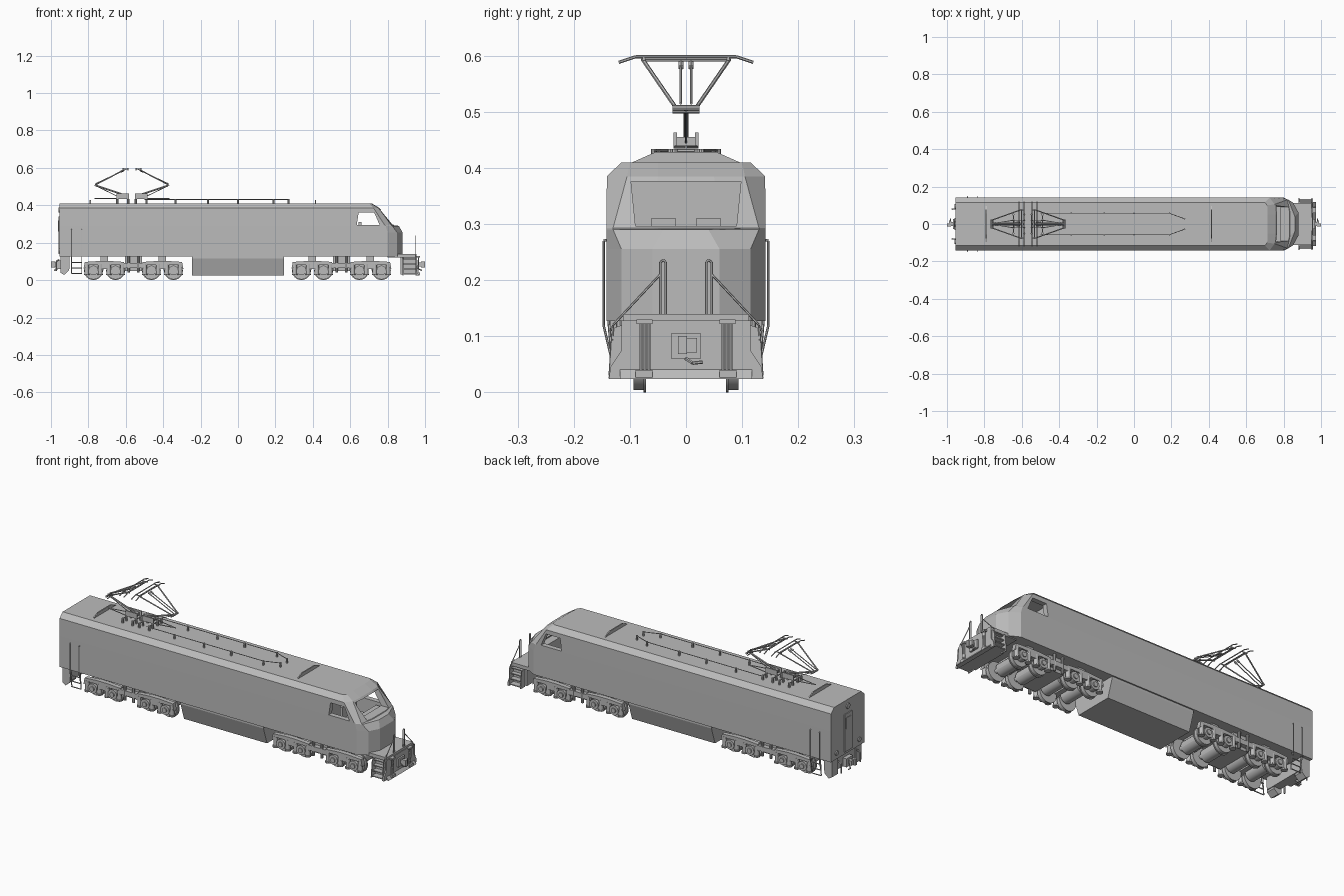
import bpy, bmesh, math
from mathutils import Vector, Matrix

grey = bpy.data.materials.new("light grey paint")
grey.diffuse_color = (0.5, 0.5, 0.5, 1)
parts = {}


def part(name):
    return parts.setdefault(name, bmesh.new())


def loft(name, rings):
    bm = part(name)
    vs = [[bm.verts.new(p) for p in r] for r in rings]
    n = len(vs[0])
    for a, b in zip(vs, vs[1:]):
        for i in range(n):
            j = (i + 1) % n
            bm.faces.new((a[i], a[j], b[j], b[i]))
    bm.faces.new(vs[0][::-1])
    bm.faces.new(vs[-1])


def prism(name, pts, axis, a, b):
    # profile in the plane across the axis, pushed from a to b
    put = {"x": lambda u, v, w: (w, u, v), "y": lambda u, v, w: (u, w, v),
           "z": lambda u, v, w: (u, v, w)}[axis]
    loft(name, [[put(u, v, w) for u, v in pts] for w in (a, b)])


def box(name, x0, x1, y0, y1, z0, z1):
    prism(name, [(x0, y0), (x1, y0), (x1, y1), (x0, y1)], "z", z0, z1)


def rod(name, pts, r, n=6):
    for a, b in zip(pts, pts[1:]):
        a, b = Vector(a), Vector(b)
        m = Matrix.Translation((a + b) / 2) @ (b - a).to_track_quat("Z", "Y").to_matrix().to_4x4()
        bmesh.ops.create_cone(part(name), cap_ends=True, segments=n, radius1=r, radius2=r,
                              depth=(b - a).length, matrix=m)


def ring(z, ys, xs, xm, ym, xf, yf):
    half = [(-0.955, ys), (xs, ys), (xm, ym), (xf, yf)]
    return [(x, -y, z) for x, y in half] + [(x, y, z) for x, y in half[::-1]]


# body shell with faceted nose, sloping windscreen and chamfered roof
loft("body", [ring(0.127, .142, .80, .85, .115, .88, .06),
              ring(0.255, .142, .80, .85, .115, .88, .06),
              ring(0.29, .142, .79, .825, .13, .86, .04),
              ring(0.293, .142, .785, .82, .13, .835, .06),
              ring(0.385, .141, .725, .752, .105, .757, .05),
              ring(0.41, .115, .70, .712, .10, .715, .05)])
# cutters for the cab room, side windows and windscreen
prism("cut_room", [(.60, .20), (.79, .20), (.79, .285), (.725, .375), (.60, .39)], "y", -.115, .115)
prism("cut_side", [(.635, .295), (.757, .295), (.728, .362), (.645, .362)], "y", -.2, .2)
prism("cut_screen", [(-.09, .296), (.09, .296), (.098, .376), (-.098, .376)], "x", .70, .95)

# cab furniture
box("cab_desk", .745, .788, -.10, .10, .20, .285)
for s in (-1, 1):
    y0, y1 = sorted((s * .018, s * .062))
    box("cab_seat", .66, .71, y0, y1, .20, .25)
    box("cab_seat", .645, .66, y0, y1, .20, .31)

# roof walk plates and roof cables on posts
for x in (-.79, .415):
    prism("roof_plate", [(-.10, .408), (.10, .408), (.055, .428), (-.055, .428)], "x", x - .003, x + .003)
for s in (-1, 1):
    rod("roof_cable", [(-.50, s * .057, .431), (.19, s * .057, .431), (.27, s * .028, .431)], .0022)
    for x, y in ((-.335, .057), (-.16, .057), (0, .057), (.19, .057), (.27, .028)):
        rod("cable_post", [(x, s * y, .405), (x, s * y, .434)], .005, 8)

# two half pantographs, mirrored about x = -0.567
C = -.567
for d in (-1, 1):
    X = lambda o: C + d * o
    a, b = sorted((X(.015), X(.083)))
    box("pantograph_base", a, b, -.022, -.016, .435, .463)
    box("pantograph_base", a, b, .016, .022, .435, .463)
    box("pantograph_base", a + .012, b - .012, -.016, .016, .437, .455)
    for o in (.02, .078):
        rod("pantograph_base", [(X(o), -.055, .431), (X(o), .055, .431)], .003)
        for y in (-.05, -.02, .02, .05):
            rod("roof_insulator", [(X(o), y, .405), (X(o), y, .434)], .006, 8)
    knee = X(.195)
    rod("pantograph_lower_arm", [(X(.02), 0, .448), (knee, 0, .507)], .0045, 8)
    rod("pantograph_lower_arm", [(X(.06), 0, .44), (knee - d * .012, 0, .499)], .002)
    rod("pantograph_knee", [(knee, -.024, .507), (knee, .024, .507)], .005, 8)
    rod("pantograph_knee", [(knee - d * .008, -.024, .50), (knee - d * .008, .024, .50)], .003)
    for s in (-1, 1):
        rod("pantograph_upper_arm", [(knee, s * .02, .51), (X(.035), s * .077, .593)], .0035)
        rod("pantograph_upper_arm", [(knee, s * .009, .515), (X(.05), s * .009, .583)], .0025)
        rod("pantograph_upper_arm", [(X(.06), s * .009, .579), (X(.045), s * .009, .587)], .005)
        rod("pantograph_head", [(X(.02), s * .075, .594), (X(.05), s * .075, .594)], .003)
        for o in (.022, .048):
            rod("pantograph_head", [(X(o), 0, .598), (X(o), s * .09, .598), (X(o), s * .12, .588)], .0028)
    rod("pantograph_head", [(X(.035), -.077, .592), (X(.035), .077, .592)], .0025)
    # long thin bar lying on the roof under the arms
    rod("pantograph_base", [(X(.08), -.02, .437), (X(.20), 0, .437), (X(.08), .02, .437)], .0025)

# equipment tank between the bogies
prism("under_tank", [(-.135, .128), (-.135, .115), (-.105, .025), (.105, .025), (.135, .115), (.135, .128)],
      "x", -.245, .245)

# bogies: four axles each
for c in (-.559, .553):
    for o in (-.214, -.096, .096, .214):
        x = c + o
        rod("axle", [(x, -.115, .05), (x, .115, .05)], .012, 12)
        rod("traction_motor", [(x - .02 * math.copysign(1, o), -.06, .058),
                               (x - .02 * math.copysign(1, o), .06, .058)], .034, 12)
        for s in (-1, 1):
            rod("wheel", [(x, s * .073, .05), (x, s * .094, .05)], .046, 24)
            rod("wheel", [(x, s * .071, .05), (x, s * .076, .05)], .05, 24)
            rod("axle_box", [(x, s * .098, .052), (x, s * .125, .052)], .026, 12)
            rod("axle_box", [(x, s * .12, .052), (x, s * .131, .052)], .013, 10)
            for e in (-.036, .036):
                rod("spring", [(x + e, s * .114, .03), (x + e, s * .114, .085)], .012, 10)
                rod("spring_seat", [(x + e, s * .114, .026), (x + e, s * .114, .034)], .016, 10)
            a, b = sorted((s * .108, s * .121))
            box("axle_box", x - .042, x + .042, a, b, .034, .05)
    for s in (-1, 1):
        a, b = sorted((s * .10, s * .124))
        for o in (-.155, .155):
            m = c + o
            prism("bogie_frame", [(m - .112, .06), (m - .085, .082), (m - .035, .082), (m - .02, .06),
                                  (m + .02, .06), (m + .035, .082), (m + .085, .082), (m + .112, .06),
                                  (m + .105, .097), (m + .03, .102), (m - .03, .102), (m - .105, .097)],
                  "y", a, b)
        box("bogie_frame", c - .07, c + .07, a, b, .066, .092)
        for o in (-.025, .025):
            rod("damper", [(c + o, s * .118, .04), (c + o, s * .118, .127)], .007, 8)
    box("bogie_bolster", c - .045, c + .045, -.10, .10, .05, .13)
    for o in (-.155, .155):
        box("bogie_bolster", c + o - .02, c + o + .02, -.10, .10, .06, .128)

# front platform, pilot plate and steps
box("front_platform", .80, .955, -.112, .112, .122, .14)
box("front_platform", .87, .95, -.10, .10, .03, .125)
prism("pilot", [(-.137, .024), (.137, .024), (.135, .045), (.115, .075), (.115, .128), (-.115, .128),
                (-.115, .075), (-.135, .045)], "x", .948, .958)
prism("pilot", [(.95, .05), (.972, .024), (.95, .024)], "y", -.118, .118)
for s in (-1, 1):
    Y = lambda p, q: sorted((s * p, s * q))
    for i in range(4):
        box("front_step", .885, .95, *Y(.10, .118 + .005 * (3 - i)), .03 + i * .027, .035 + i * .027)
    for x in (.88, .948):
        prism("step_side", [(s * .10, .025), (s * .138, .025), (s * .128, .115), (s * .10, .125)],
              "x", x, x + .004)
    # buffer hoses in front of the pilot
    for y in (.066, .073, .080):
        rod("hose", [(.962, s * y, .035), (.966, s * y, .125)], .003)
    box("hose_bracket", .955, .972, *Y(.06, .088), .122, .13)
    box("hose_bracket", .955, .972, *Y(.06, .09), .026, .04)
    # front handrails
    rod("front_handrail", [(.95, s * .036, .14), (.95, s * .036, .232), (.95, s * .040, .236),
                           (.95, s * .046, .232), (.95, s * .046, .14)], .0022)
    rod("front_handrail", [(.95, s * .046, .21), (.95, s * .13, .12), (.95, s * .136, .03)], .0022)
    # rear corner steps and grab rails
    for x in (-.89, -.835):
        rod("rear_ladder", [(x, s * .138, .13), (x, s * .130, .035)], .0025)
        rod("rear_grab_rail", [(x, s * .140, .272), (x, s * .147, .270), (x, s * .147, .12),
                               (x, s * .134, .065)], .0022)
    for z in (.036, .065, .095):
        rod("rear_ladder", [(-.89, s * .133, z), (-.835, s * .133, z)], .003)
    # rear corner legs and hoses
    prism("rear_leg", [(-.95, .128), (-.90, .128), (-.905, .05), (-.93, .028), (-.95, .04)],
          "y", *Y(.075, .125))
    rod("hose", [(-.955, s * .08, .11), (-.972, s * .08, .10), (-.972, s * .08, .05)], .004)
    rod("rear_lamp", [(-.953, s * .095, .16), (-.961, s * .095, .16)], .012, 12)

# rear beam, door and frame
box("rear_beam", -.945, -.90, -.12, .12, .06, .128)
box("rear_door", -.960, -.953, -.032, .032, .14, .34)
box("rear_door_window", -.963, -.958, -.02, .02, .26, .32)
rod("rear_lamp", [(-.953, 0, .375), (-.961, 0, .375)], .014, 12)

# couplers at both ends
for d, x in ((1, .955), (-1, -.945)):
    a, b = sorted((d * (abs(x)), d * .967))
    box("coupler_pocket", a, b, -.027, .027, .06, .105)
    a, b = sorted((d * .94, d * .985))
    box("coupler", a, b, -.010, .010, .073, .094)
    a, b = sorted((d * .978, d * 1.0))
    box("coupler", a, b, -.014, .002, .068, .1)
    a, b = sorted((d * .978, d * .99))
    box("coupler", a, b, .002, .02, .071, .097)
    rod("brake_pipe", [(d * .965, .0, .06), (d * .98, .012, .052), (d * .98, .03, .054)], .003)

# turn every collected part into an object
objs = {}
for name, bm in parts.items():
    bmesh.ops.recalc_face_normals(bm, faces=bm.faces)
    me = bpy.data.meshes.new(name)
    bm.to_mesh(me)
    bm.free()
    me.materials.append(grey)
    objs[name] = bpy.data.objects.new(name, me)
    bpy.context.collection.objects.link(objs[name])

# cut the cab room and windows, then drop the cutters
body = objs["body"]
bpy.context.view_layer.objects.active = body
cutters = [objs.pop(n) for n in ("cut_room", "cut_side", "cut_screen")]
for c in cutters:
    c.hide_render = True
    mod = body.modifiers.new(c.name, "BOOLEAN")
    mod.operation, mod.solver, mod.object = "DIFFERENCE", "EXACT", c
    bpy.ops.object.modifier_apply(modifier=mod.name)
for c in cutters:
    bpy.data.objects.remove(c)

# smooth the round parts only
for n in ("wheel", "axle", "traction_motor", "axle_box", "spring", "damper"):
    objs[n].select_set(True)
bpy.context.view_layer.objects.active = objs["wheel"]
bpy.ops.object.shade_smooth_by_angle(angle=math.radians(40))
